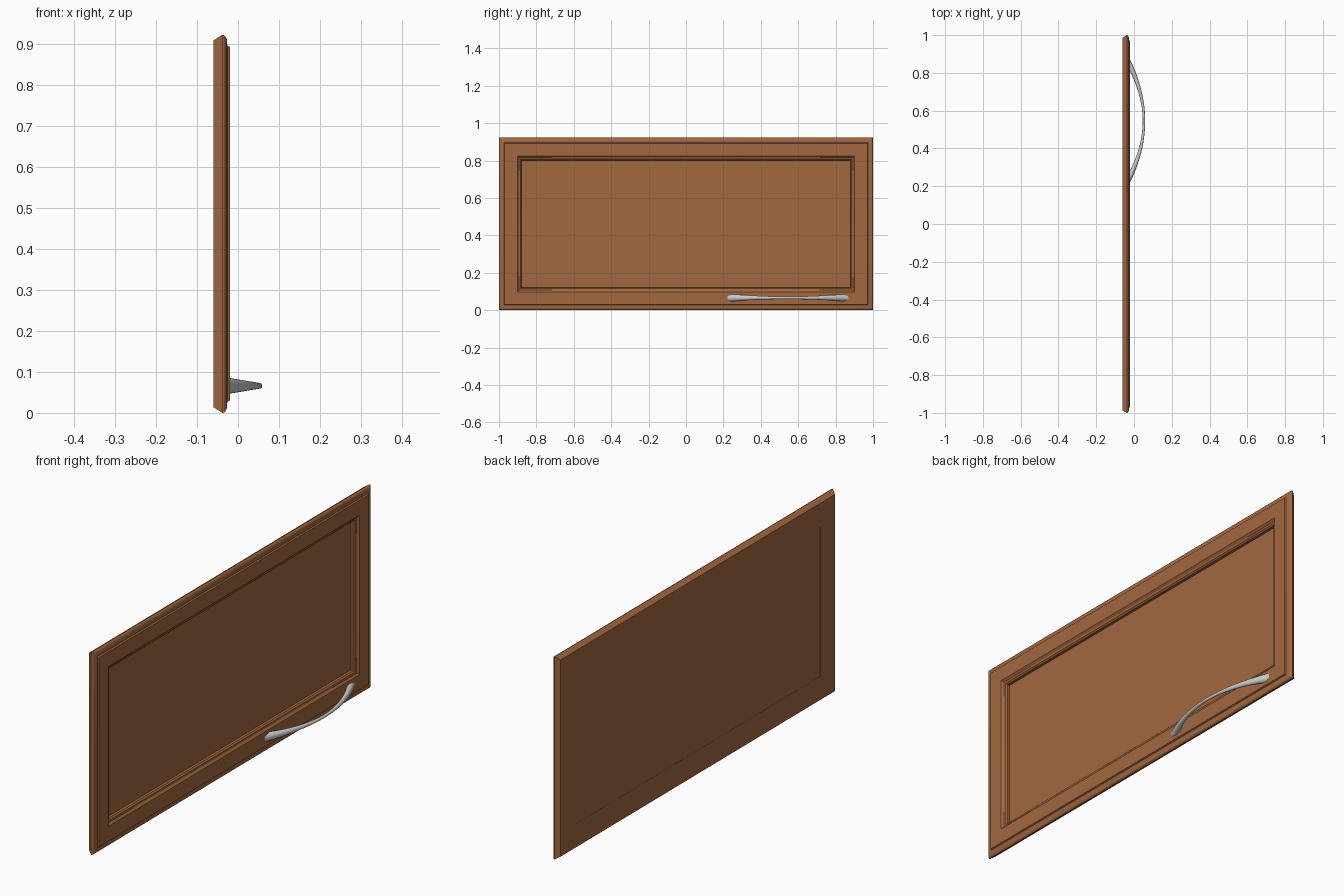
import bpy, bmesh, math

if "Cube" in bpy.data.objects:
    bpy.data.objects.remove(bpy.data.objects["Cube"])

W, H = 1.0, 0.922          # half width along y, full height along z

wood = bpy.data.materials.new("warm_wood")
wood.diffuse_color = (0.362, 0.138, 0.051, 1)
wood.use_nodes = True
wood.node_tree.nodes["Principled BSDF"].inputs["Base Color"].default_value = wood.diffuse_color


def make_object(name, rings, closed, angle, material=None):
    """Bridge equal-sized rings of points; join last to first or cap the ends."""
    bm = bmesh.new()
    loops = [[bm.verts.new(p) for p in ring] for ring in rings]
    n = len(loops[0])
    pairs = list(zip(loops, loops[1:]))
    if closed:
        pairs.append((loops[-1], loops[0]))
    else:
        bm.faces.new(loops[0])
        bm.faces.new(loops[-1])
    for a, b in pairs:
        for i in range(n):
            j = (i + 1) % n
            bm.faces.new((a[i], a[j], b[j], b[i]))
    bmesh.ops.recalc_face_normals(bm, faces=bm.faces)
    me = bpy.data.meshes.new(name)
    bm.to_mesh(me)
    bm.free()
    ob = bpy.data.objects.new(name, me)
    bpy.context.collection.objects.link(ob)
    if material:
        me.materials.append(material)
    bpy.ops.object.select_all(action='DESELECT')
    ob.select_set(True)
    bpy.context.view_layer.objects.active = ob
    bpy.ops.object.shade_smooth_by_angle(angle=math.radians(angle))
    return ob


def rect(inset, x):
    y, lo, hi = W - inset, inset, H - inset
    return [(x, -y, lo), (x, y, lo), (x, y, hi), (x, -y, hi)]


# Moulded frame: (inset from outer edge, depth x) profile swept round the door
profile = [(0.014, -0.06), (0, -0.038), (0.001, -0.034), (0.005, -0.030),
           (0.012, -0.027), (0.027, -0.026), (0.030, -0.020),
           (0.098, -0.020), (0.107, -0.028), (0.115, -0.030),
           (0.121, -0.036), (0.121, -0.06)]
make_object("door_frame", [rect(*p) for p in profile], True, 20, wood)

# Recessed centre panel, almost flush at the back
make_object("door_panel", [rect(0.119, -0.0592), rect(0.119, -0.048)], False, 20, wood)

# Bowed handle: elliptical sections, wide at the feet and slim in the middle
STEPS, SIDES = 40, 20
rings = []
for k in range(STEPS + 1):
    t = -1 + 2 * k / STEPS
    rise = 1 - t * t
    outer = (-0.0205 + 0.0795 * rise, 0.325 * t)
    inner = (-0.0205 + 0.0665 * rise, 0.260 * t)
    cx, cy = (outer[0] + inner[0]) / 2, (outer[1] + inner[1]) / 2
    dx, dy = (outer[0] - inner[0]) / 2, (outer[1] - inner[1]) / 2
    half = 0.007 + 0.012 * t * t
    ring = []
    for i in range(SIDES):
        a = 2 * math.pi * i / SIDES
        ring.append((cx + dx * math.cos(a), 0.545 + cy + dy * math.cos(a),
                     0.066 + half * math.sin(a)))
    rings.append(ring)
make_object("handle", rings, False, 40)
